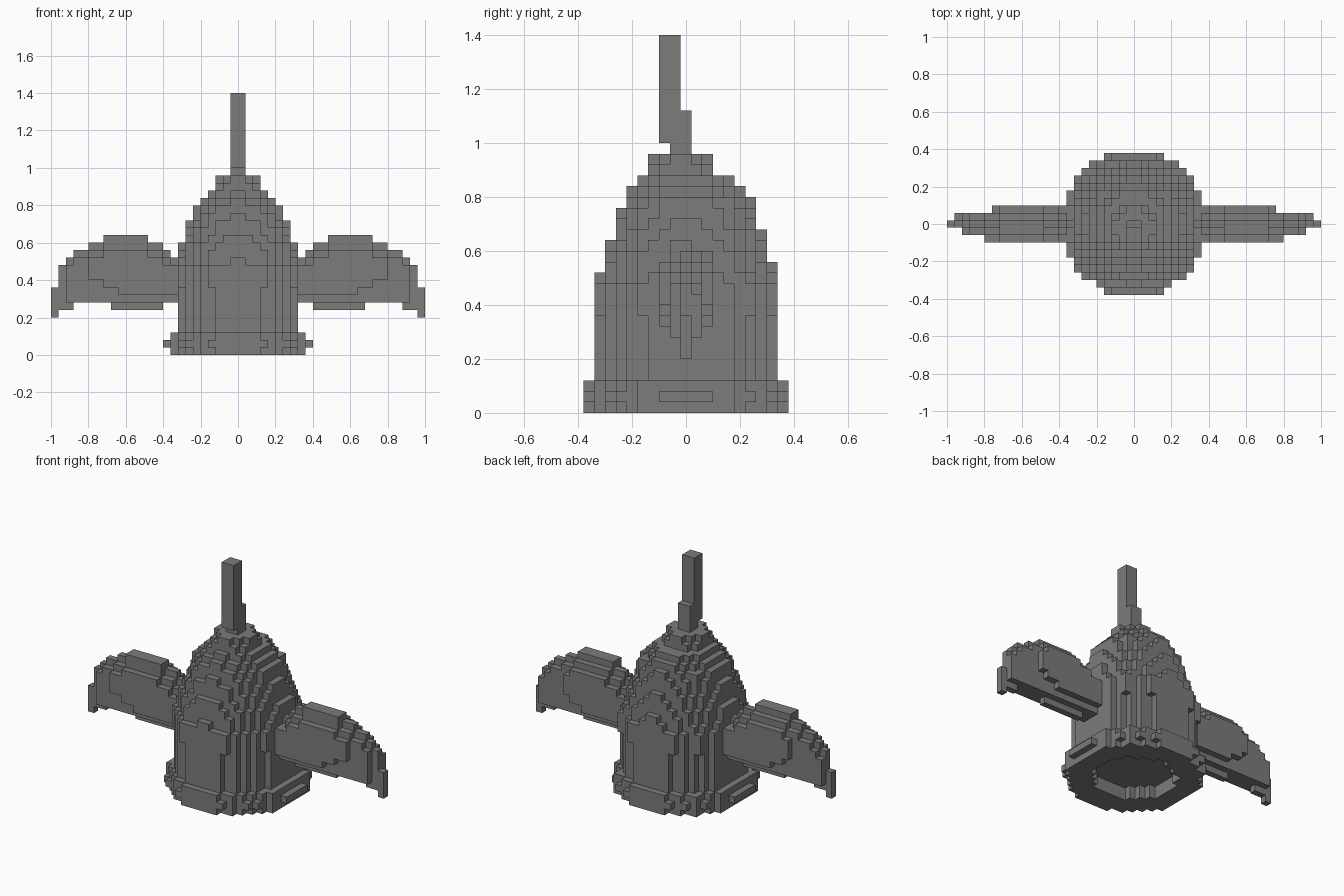
import bpy
import bmesh
from mathutils import Vector
from math import hypot

U = 0.04  # cell size

cube = bpy.data.objects.get("Cube")
if cube:
    bpy.data.objects.remove(cube, do_unlink=True)

grey = bpy.data.materials.new("mid_grey")
grey.use_nodes = True
grey.diffuse_color = (0.2, 0.2, 0.2, 1)
bsdf = next(n for n in grey.node_tree.nodes if n.type == 'BSDF_PRINCIPLED')
bsdf.inputs["Base Color"].default_value = grey.diffuse_color


def disc(k, radius, y0=0.003, hole=0.0):
    """One layer of cells inside a circle, with an optional round hole."""
    cells = set()
    for i in range(-12, 12):
        for j in range(-12, 13):
            r = hypot((i + 0.5) * U, j * U - y0)
            if hole <= r < radius:
                cells.add((i, j, k))
    return cells


def block(i, j, k):
    """Box of cells from three (start, end) ranges."""
    return {(a, b, c) for a in range(*i) for b in range(*j) for c in range(*k)}


parts = {}

# Base ring, widest in the middle, with a shallow recess underneath
parts["base_ring"] = set()
for k, (r, hole) in enumerate(((0.38, 0.24), (0.39, 0.24), (0.38, 0))):
    parts["base_ring"] |= disc(k, r, hole=hole)

# Body wall, slightly bulged at wing height
parts["body"] = set()
for k in range(3, 12):
    parts["body"] |= disc(k, 0.339 if k < 9 else 0.353)

# Stepped dome
dome_radii = (0.327, 0.32, 0.31, 0.29, 0.28, 0.265, 0.25, 0.24, 0.21, 0.17)
parts["dome"] = set()
for k, r in enumerate(dome_radii, 12):
    parts["dome"] |= disc(k, r)
parts["dome_cap"] = disc(22, 0.135, -0.02) | disc(23, 0.115, -0.02)

# Mast with its neck and rear step
parts["mast_neck"] = block((-1, 1), (-1, 1), (24, 25))
parts["mast"] = block((-1, 1), (-2, 0), (25, 35))
parts["mast_step"] = block((-1, 1), (0, 1), (25, 28))

# Wing outline as (column end, bottom, top), running outwards from the body
outline = ((9, 7, 13), (10, 7, 14), (12, 6, 15), (17, 6, 16), (18, 7, 16),
           (20, 7, 15), (22, 7, 14), (23, 6, 13), (24, 6, 12), (25, 5, 9))
layer_end = {-2: 20, -1: 23, 0: 25, 1: 24, 2: 19}
wing = set()
start = 8
for end, low, high in outline:
    for j, limit in layer_end.items():
        inset = abs(j)
        top = high if j == -1 and high == 16 else high - inset
        for i in range(start, min(end, limit)):
            # the outer layers curve upwards towards the tip
            bottom = (low, 7, 8 + max(0, i - 14) // 2)[inset]
            wing |= block((i, i + 1), (j, j + 1), (bottom, top))
    start = end
parts["left_wing"] = wing
parts["right_wing"] = {(-1 - i, j, k) for i, j, k in wing}

occupied = set().union(*parts.values())


def build(name, cells):
    """Mesh the outer faces of a group of cells."""
    bm = bmesh.new()
    verts = {}

    def vert(p):
        key = tuple(round(c * 2) for c in p)
        if key not in verts:
            verts[key] = bm.verts.new(p * U)
        return verts[key]

    for cell in sorted(cells):
        centre = Vector(cell) + Vector((0.5, 0, 0.5))
        for axis in range(3):
            for sign in (-1, 1):
                near = list(cell)
                near[axis] += sign
                if tuple(near) in occupied:
                    continue
                n, u, v = Vector(), Vector(), Vector()
                n[axis] = sign / 2
                u[(axis + 1) % 3] = 0.5
                v[(axis + 2) % 3] = sign / 2
                c = centre + n
                bm.faces.new([vert(c + d) for d in (-u - v, u - v, u + v, v - u)])
    mesh = bpy.data.meshes.new(name)
    bm.to_mesh(mesh)
    bm.free()
    mesh.materials.append(grey)
    obj = bpy.data.objects.new(name, mesh)
    bpy.context.scene.collection.objects.link(obj)


for name, cells in parts.items():
    build(name, cells)
